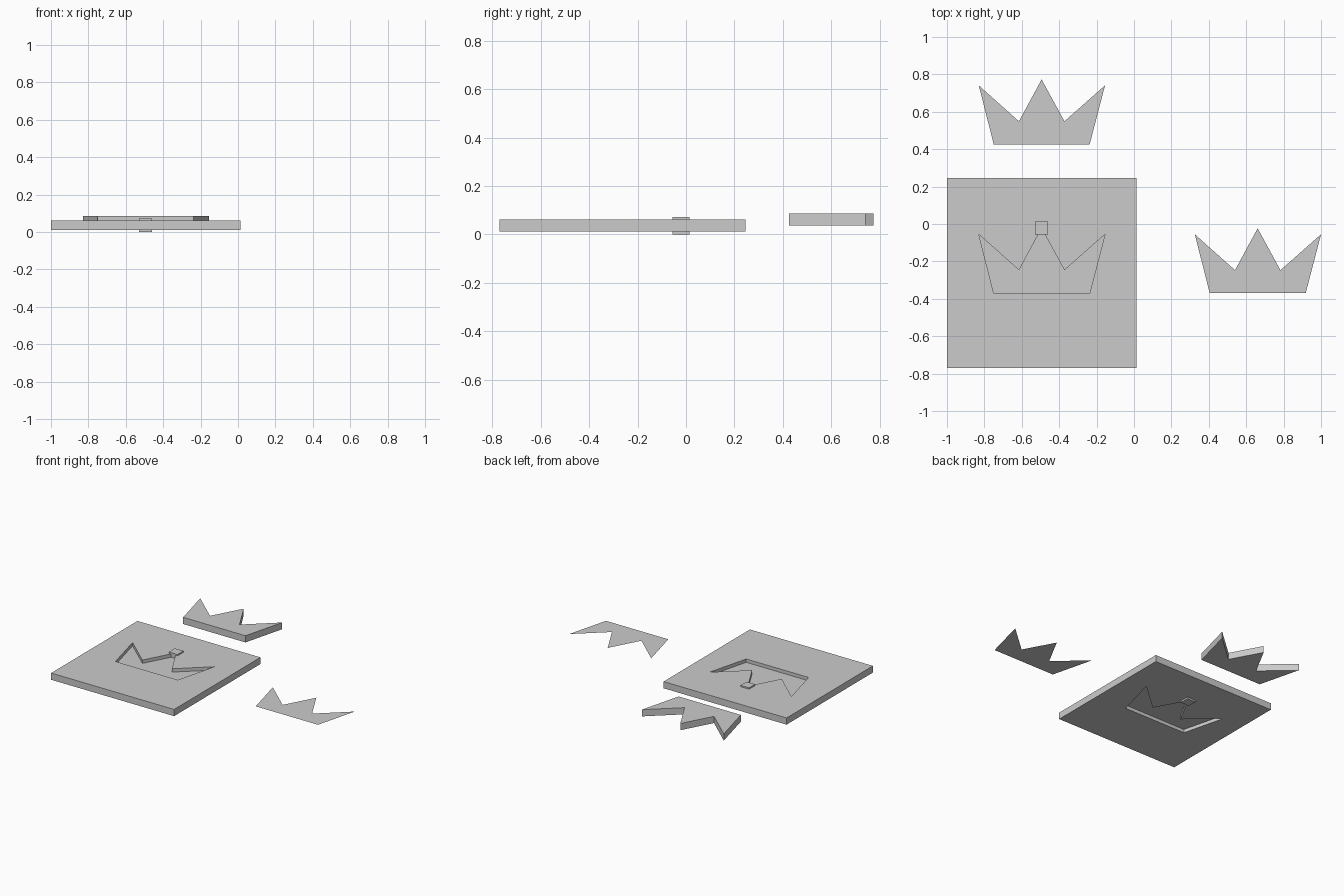
import bpy
import bmesh
from mathutils import Vector

cube = bpy.data.objects.get("Cube")
if cube:
    bpy.data.objects.remove(cube, do_unlink=True)

# Single plain grey material
GREY = (0.6, 0.6, 0.6, 1.0)
grey = bpy.data.materials.new("light_grey")
grey.use_nodes = True
grey.diffuse_color = GREY
grey.node_tree.nodes["Principled BSDF"].inputs["Base Color"].default_value = GREY

MID = 0.037      # middle plane of the slab
THICK = 0.05

CROWN = [(-0.75, -0.37), (-0.237, -0.37), (-0.155, -0.055), (-0.372, -0.247),
         (-0.494, -0.023), (-0.615, -0.247), (-0.83, -0.055)]


def rectangle(x0, x1, y0, y1):
    return [(x0, y0), (x1, y0), (x1, y1), (x0, y1)]


def flat_part(name, loops, z, height=0.0, shift=(0, 0)):
    """Fill an outline (later loops are holes) and optionally extrude it up."""
    bm = bmesh.new()
    for loop in loops:
        verts = [bm.verts.new((x + shift[0], y + shift[1], z)) for x, y in loop]
        for a, b in zip(verts, verts[1:] + verts[:1]):
            bm.edges.new((a, b))
    bmesh.ops.triangle_fill(bm, edges=bm.edges[:], use_beauty=True,
                            normal=Vector((0, 0, 1)))
    if height:
        result = bmesh.ops.extrude_face_region(bm, geom=bm.faces[:])
        top = [g for g in result["geom"] if isinstance(g, bmesh.types.BMVert)]
        bmesh.ops.translate(bm, verts=top, vec=(0, 0, height))
        bmesh.ops.recalc_face_normals(bm, faces=bm.faces[:])
    else:
        for face in bm.faces:
            face.normal_update()
            if face.normal.z < 0:
                face.normal_flip()
    mesh = bpy.data.meshes.new(name)
    bm.to_mesh(mesh)
    bm.free()
    mesh.materials.append(grey)
    obj = bpy.data.objects.new(name, mesh)
    bpy.context.collection.objects.link(obj)
    return obj


# Slab with a crown-shaped opening, closed halfway by a thin sheet
flat_part("slab", [rectangle(-1, 0.013, -0.77, 0.245), CROWN],
          MID - THICK / 2, THICK)
flat_part("recess_floor", [CROWN], MID)

# Small block at the tip of the middle point
flat_part("tip_block", [rectangle(-0.53, -0.459, -0.056, 0.014)], 0, 0.072)

# Thick crown behind the slab and flat crown beside it
flat_part("solid_crown", [CROWN], MID, THICK, shift=(0, 0.796))
flat_part("flat_crown", [CROWN], MID, shift=(1.155, 0))
